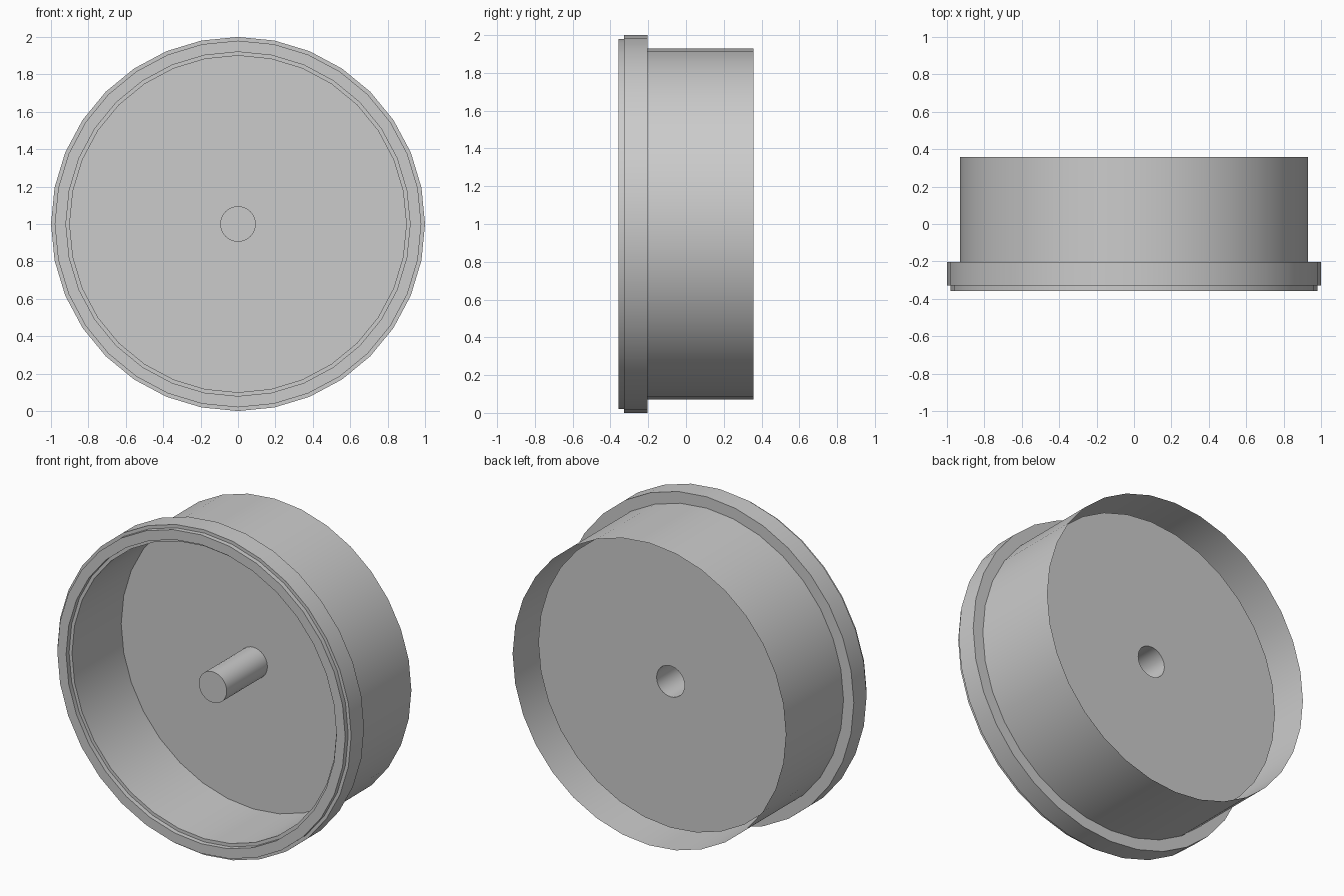
import bpy, bmesh, math

if "Cube" in bpy.data.objects:
    bpy.data.objects.remove(bpy.data.objects["Cube"])

SIDES = 32
CENTRE_Z = 1.0


def lathe(name, profile):
    """Revolve (radius, y) points around the wheel's y axis as an open sheet."""
    bm = bmesh.new()
    rings = []
    for r, y in profile:
        rings.append([bm.verts.new((r * math.cos(2 * math.pi * k / SIDES), y,
                                    CENTRE_Z + r * math.sin(2 * math.pi * k / SIDES)))
                      for k in range(SIDES)])
    for a, b in zip(rings, rings[1:]):
        for k in range(SIDES):
            n = (k + 1) % SIDES
            bm.faces.new((a[k], b[k], b[n], a[n]))
    mesh = bpy.data.meshes.new(name)
    bm.to_mesh(mesh)
    bm.free()
    obj = bpy.data.objects.new(name, mesh)
    bpy.context.collection.objects.link(obj)
    return obj, mesh


def cap_ring(mesh, y):
    """Close the ring of vertices lying at depth y with one flat face."""
    bm = bmesh.new()
    bm.from_mesh(mesh)
    edges = [e for e in bm.edges if e.is_boundary
             and all(abs(v.co.y - y) < 1e-4 for v in e.verts)]
    face = bmesh.ops.contextual_create(bm, geom=edges)["faces"][0]
    face.normal_update()
    if face.normal.y > 0:
        face.normal_flip()
    bm.to_mesh(mesh)
    bm.free()


# Hollow hub post: closed at the front, open through the disc at the back
post, post_mesh = lathe("hub_post", [(0.095, -0.245), (0.095, 0.15)])
cap_ring(post_mesh, -0.245)

# Wheel disc with a central hole
disc, _ = lathe("wheel_disc", [(0.095, 0.15), (0.90, 0.15)])

# Inner wall, stepped front lip, flange and outer barrel
rim, _ = lathe("wheel_rim", [
    (0.90, 0.15), (0.90, -0.328),
    (0.92, -0.328), (0.92, -0.357),
    (0.98, -0.357), (0.98, -0.328),
    (1.00, -0.328), (1.00, -0.203),
    (0.93, -0.203), (0.93, 0.357),
])

# Smooth around the curves, keep the steps sharp
bpy.ops.object.select_all(action='DESELECT')
for obj in (post, disc, rim):
    obj.select_set(True)
bpy.context.view_layer.objects.active = rim
bpy.ops.object.shade_smooth_by_angle(angle=math.radians(30))
